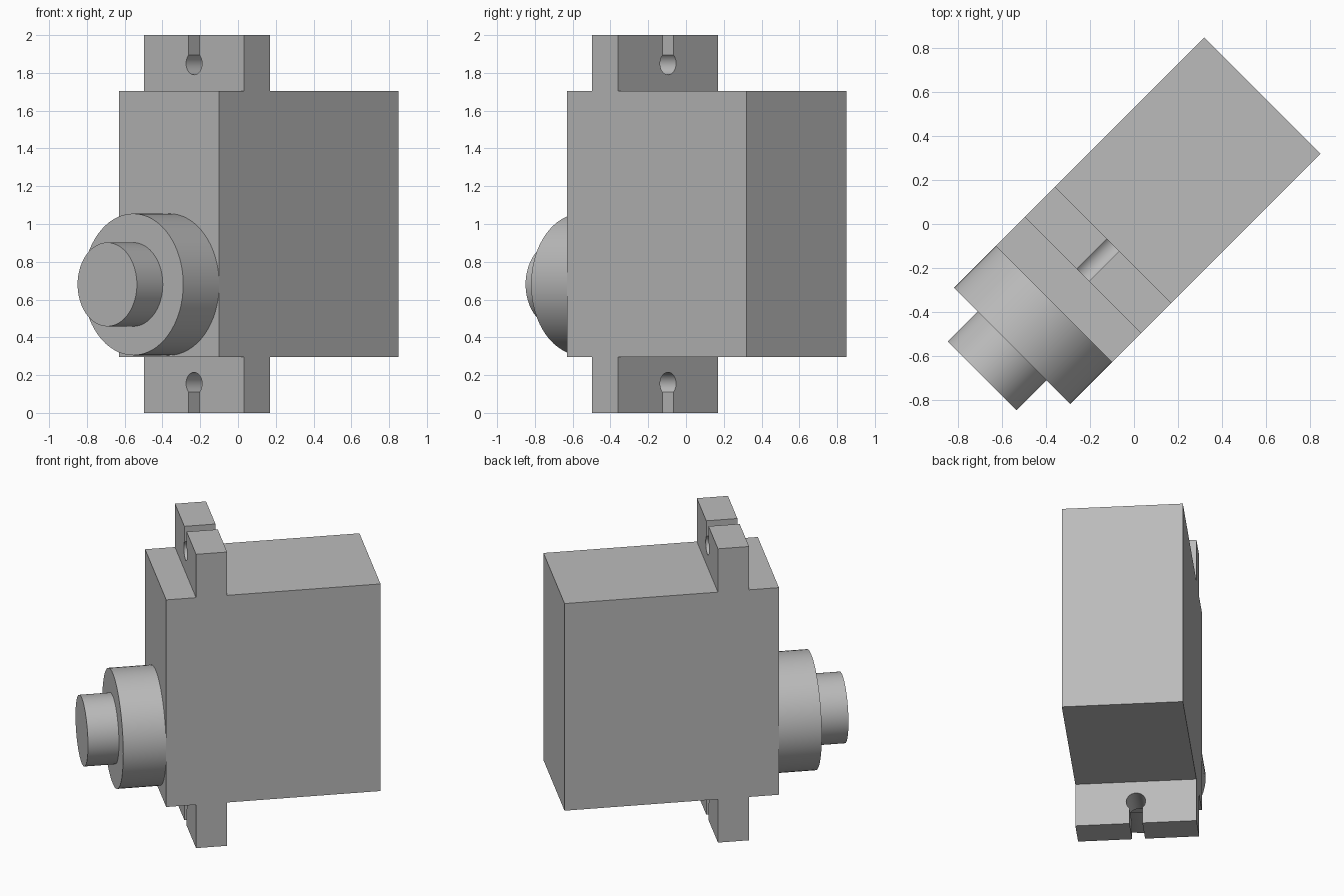
import bpy
import bmesh
import math
from mathutils import Matrix

cube = bpy.data.objects.get("Cube")
if cube:
    bpy.data.objects.remove(cube, do_unlink=True)

TURN = Matrix.Rotation(math.radians(45), 4, 'Z')   # local x is the servo's long axis
HALF = 0.375                                      # half width of the case
BOTTOM, TOP = 0.295, 1.705

grey = bpy.data.materials.new("plain grey")
grey.use_nodes = True
colour = (0.5, 0.5, 0.5, 1)
grey.diffuse_color = colour
grey.node_tree.nodes["Principled BSDF"].inputs["Base Color"].default_value = colour


def extrude_part(name, profile, x0, x1):
    """Extrude a (y, z) outline along the servo's long axis."""
    bm = bmesh.new()
    face = bm.faces.new([bm.verts.new((x0, y, z)) for y, z in profile])
    new = bmesh.ops.extrude_face_region(bm, geom=[face], use_keep_orig=True)["geom"]
    verts = [g for g in new if isinstance(g, bmesh.types.BMVert)]
    bmesh.ops.translate(bm, verts=verts, vec=(x1 - x0, 0, 0))
    bmesh.ops.recalc_face_normals(bm, faces=bm.faces)
    bm.transform(TURN)
    mesh = bpy.data.meshes.new(name)
    bm.to_mesh(mesh)
    bm.free()
    mesh.materials.append(grey)
    obj = bpy.data.objects.new(name, mesh)
    bpy.context.collection.objects.link(obj)
    bpy.ops.object.select_all(action='DESELECT')
    obj.select_set(True)
    bpy.context.view_layer.objects.active = obj
    bpy.ops.object.shade_smooth_by_angle(angle=math.radians(30))
    return obj


def circle(radius, z, sides=64):
    angles = [2 * math.pi * i / sides for i in range(sides)]
    return [(radius * math.cos(a), z + radius * math.sin(a)) for a in angles]


def keyhole_ear(root, tip, hole_z, radius=0.06, slot=0.04, steps=28):
    """Mounting ear outline with a round hole open to the tip through a slot."""
    out = 1 if tip > root else -1
    start = math.asin(slot / radius)
    arc = []
    for i in range(steps + 1):
        a = start + (2 * math.pi - 2 * start) * i / steps
        arc.append((radius * math.sin(a), hole_z + out * radius * math.cos(a)))
    return ([(-HALF, tip), (-HALF, root), (HALF, root), (HALF, tip), (slot, tip)]
            + arc + [(-slot, tip)])


# Case
extrude_part("case", [(-HALF, BOTTOM), (HALF, BOTTOM), (HALF, TOP), (-HALF, TOP)],
             -0.516, 0.827)

# Slotted mounting ears
extrude_part("upper_ear", keyhole_ear(TOP, 2.0, 1.85), -0.329, -0.134)
extrude_part("lower_ear", keyhole_ear(BOTTOM, 0.0, 0.155), -0.329, -0.134)

# Gear boss and output shaft
extrude_part("gear_boss", circle(HALF, 0.68), -0.785, -0.516)
extrude_part("output_shaft", circle(0.222, 0.68), -0.979, -0.785)
